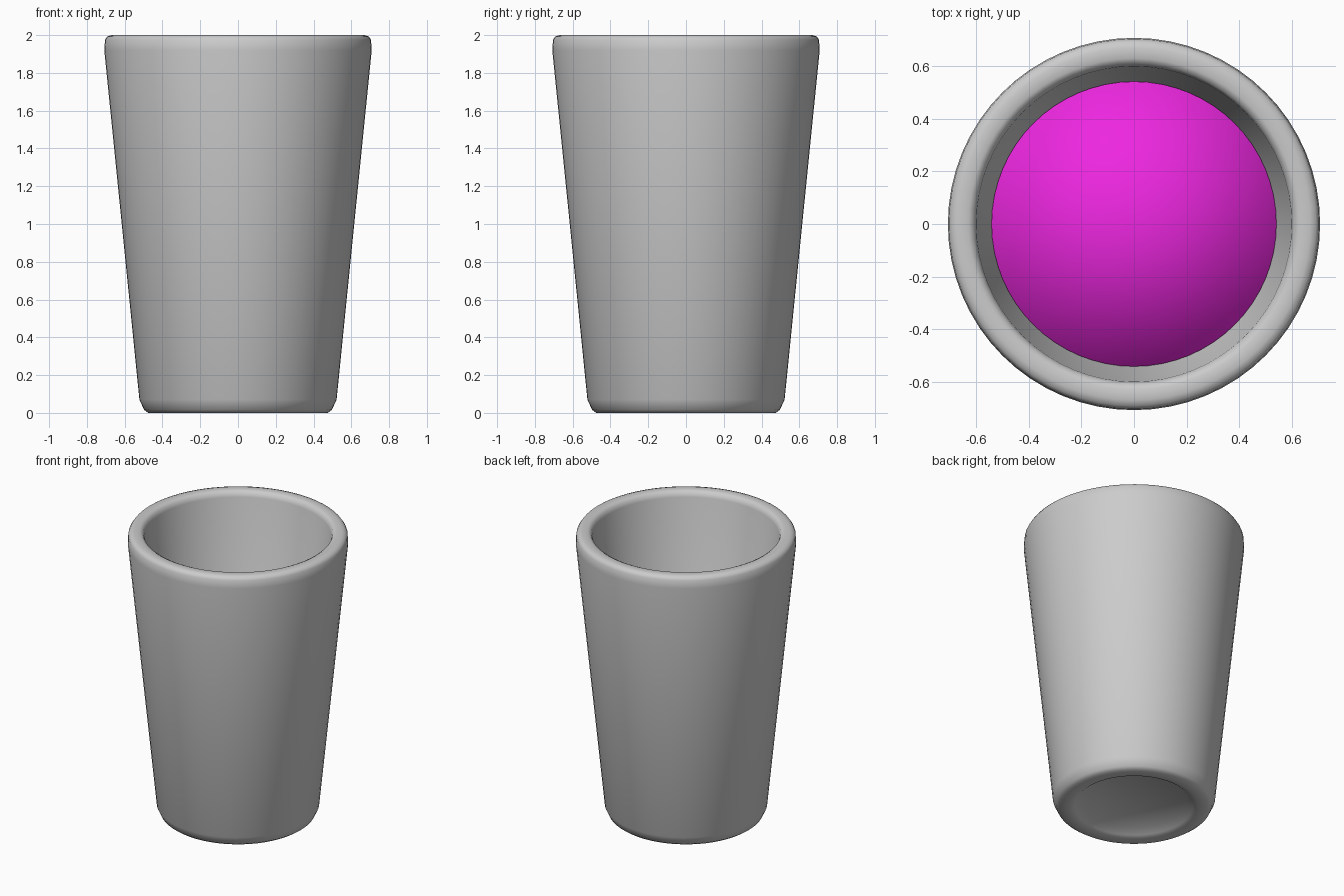
import bpy, bmesh
from math import cos, sin, tau

if "Cube" in bpy.data.objects:
    bpy.data.objects.remove(bpy.data.objects["Cube"])

SIDES = 64


def lathe(name, profile, color=None, angle=None):
    """Revolve (radius, z) points about z; radius 0 makes a pole."""
    bm = bmesh.new()
    rings = []
    for r, z in profile:
        if r == 0:
            rings.append([bm.verts.new((0, 0, z))] * SIDES)
        else:
            rings.append([bm.verts.new((r * cos(tau * i / SIDES), r * sin(tau * i / SIDES), z))
                          for i in range(SIDES)])
    for low, high in zip(rings, rings[1:]):
        for i in range(SIDES):
            j = (i + 1) % SIDES
            corners = [low[i], low[j], high[j], high[i]]
            bm.faces.new(list(dict.fromkeys(corners)))
    bmesh.ops.recalc_face_normals(bm, faces=bm.faces)
    for f in bm.faces:
        f.smooth = True
    mesh = bpy.data.meshes.new(name)
    bm.to_mesh(mesh)
    bm.free()
    obj = bpy.data.objects.new(name, mesh)
    bpy.context.collection.objects.link(obj)
    if color:
        mat = bpy.data.materials.new(name)
        mat.diffuse_color = color
        mat.use_nodes = True
        mat.node_tree.nodes["Principled BSDF"].inputs["Base Color"].default_value = mat.diffuse_color
        mesh.materials.append(mat)
    return obj


# Tapered cup: recessed underside, outer wall, rounded rim, inner wall and floor
lathe("cup", [
    (0, 0.04), (0.34, 0.04), (0.38, 0.01), (0.41, 0.0),
    (0.475, 0.0), (0.497, 0.016), (0.522, 0.07),
    (0.708, 1.92), (0.704, 1.975), (0.692, 1.993), (0.67, 2.0),
    (0.63, 2.0), (0.61, 1.99), (0.6, 1.96),
    (0.425, 0.16), (0.4, 0.12), (0, 0.12)])

# Drink filling the lower part of the cup, smooth all over
lathe("drink", [(0, 0.125), (0.4, 0.125), (0.425, 0.165), (0.542, 1.38), (0, 1.38)],
      color=(0.85, 0.02, 0.75, 1))
